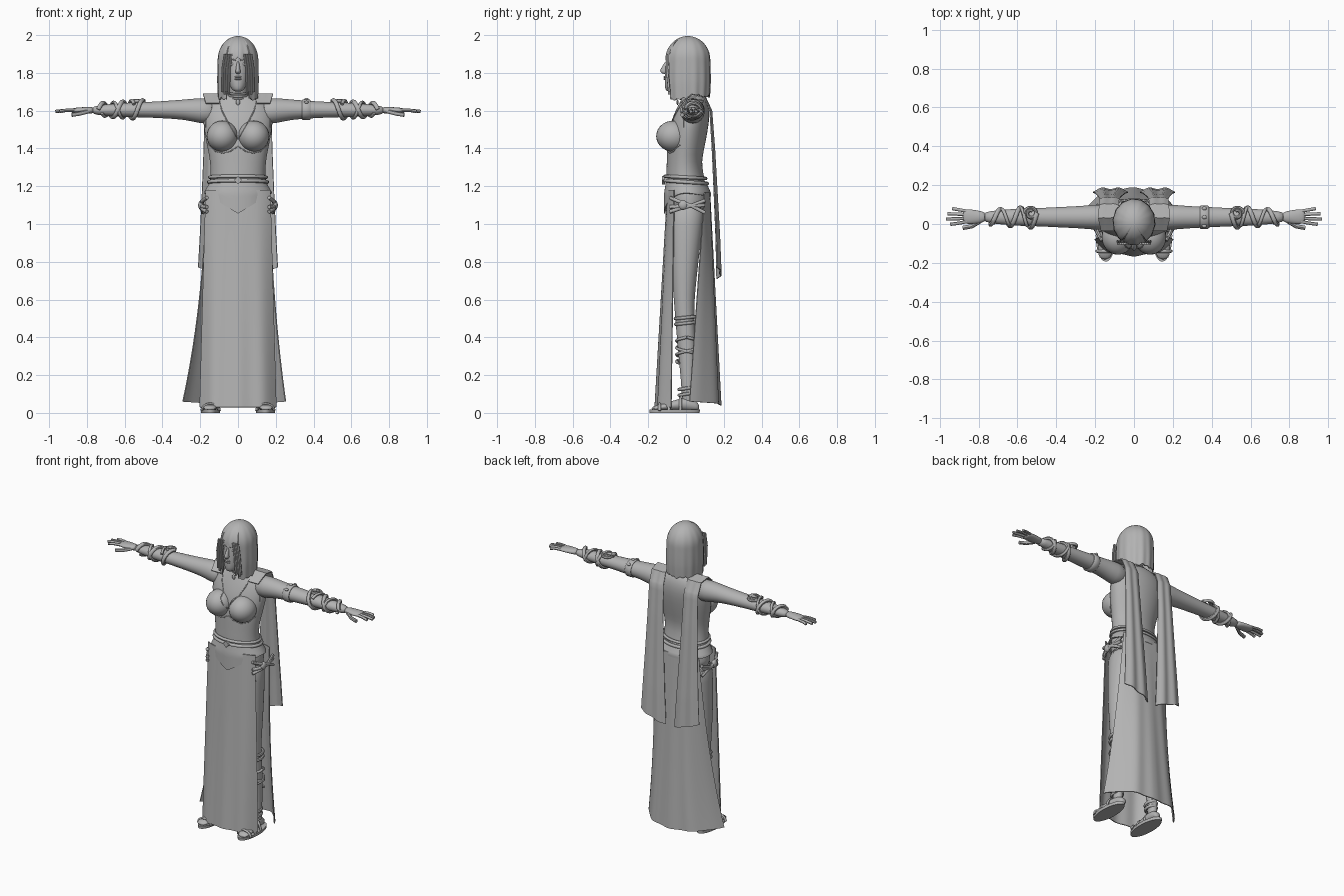
import bpy, bmesh, math
from math import sin, cos, pi, radians
from mathutils import Vector

cube = bpy.data.objects.get("Cube")
if cube:
    bpy.data.objects.remove(cube)

grey = bpy.data.materials.new("plain_grey")
grey.use_nodes = True
colour = (0.45, 0.45, 0.45, 1)
grey.diffuse_color = colour
grey.node_tree.nodes["Principled BSDF"].inputs["Base Color"].default_value = colour
parts = []


def register(name, data, mirror):
    ob = bpy.data.objects.new(name, data)
    bpy.context.collection.objects.link(ob)
    data.materials.append(grey)
    if mirror:
        ob.modifiers.new("Mirror", 'MIRROR').use_mirror_merge = False
    parts.append(ob)
    return ob


def finish(name, bm, mirror=False):
    bmesh.ops.recalc_face_normals(bm, faces=bm.faces)
    me = bpy.data.meshes.new(name)
    bm.to_mesh(me)
    bm.free()
    return register(name, me, mirror)


def loft(name, axis, stations, mirror=False, n=16, smooth=1):
    """Elliptical rings along an axis: (position, centre a, centre b, radius a, radius b)."""
    bm = bmesh.new()
    rings = []
    for t, a, b, ra, rb in stations:
        ring = []
        for i in range(n):
            q = 2 * pi * i / n
            co = [a + ra * cos(q), b + rb * sin(q)]
            co.insert("xyz".index(axis), t)
            ring.append(bm.verts.new(co))
        rings.append(ring)
    for r, s in zip(rings, rings[1:]):
        for i in range(n):
            bm.faces.new((r[i], r[(i + 1) % n], s[(i + 1) % n], s[i]))
    bm.faces.new(rings[0])
    bm.faces.new(rings[-1])
    ob = finish(name, bm, mirror)
    if smooth:
        ob.modifiers.new("Smooth", 'SUBSURF').levels = smooth
    return ob


def sheet(name, f, nu, nv, mirror=False, thick=0.006):
    """Cloth surface from a function of u and v in 0..1."""
    bm = bmesh.new()
    g = [[bm.verts.new(f(i / nu, j / nv)) for i in range(nu + 1)] for j in range(nv + 1)]
    for j in range(nv):
        for i in range(nu):
            bm.faces.new((g[j][i], g[j][i + 1], g[j + 1][i + 1], g[j + 1][i]))
    bmesh.ops.remove_doubles(bm, verts=bm.verts, dist=0.0002)
    ob = finish(name, bm, mirror)
    ob.modifiers.new("Thickness", 'SOLIDIFY').thickness = thick
    return ob


def tube(name, pts, r, mirror=False, closed=False):
    cu = bpy.data.curves.new(name, 'CURVE')
    cu.dimensions = '3D'
    cu.bevel_depth, cu.bevel_resolution, cu.use_fill_caps = r, 2, True
    sp = cu.splines.new('POLY')
    sp.points.add(len(pts) - 1)
    for p, co in zip(sp.points, pts):
        p.co = (*co, 1)
    sp.use_cyclic_u = closed
    return register(name, cu, mirror)


def ball(name, centre, radii, mirror=False):
    bm = bmesh.new()
    bmesh.ops.create_uvsphere(bm, u_segments=24, v_segments=14, radius=1)
    bmesh.ops.scale(bm, vec=radii, verts=bm.verts)
    bmesh.ops.translate(bm, vec=centre, verts=bm.verts)
    return finish(name, bm, mirror)


def hoop(name, c, rx, ry, r, tilt=0, mirror=False):
    pts = [(c[0] + rx * cos(q), c[1] + ry * sin(q), c[2] + tilt * sin(q))
           for q in [2 * pi * i / 32 for i in range(32)]]
    return tube(name, pts, r, mirror, True)


def interp(pts, t):
    k = min(int(t * (len(pts) - 1)), len(pts) - 2)
    return Vector(pts[k]).lerp(Vector(pts[k + 1]), t * (len(pts) - 1) - k)


# Torso and bust
loft("torso", "z", [(1.05, 0, .012, .165, .11), (1.13, 0, .012, .172, .115), (1.2, 0, 0, .152, .106),
     (1.26, 0, -.006, .145, .1), (1.33, 0, -.01, .148, .092), (1.4, 0, -.002, .162, .1),
     (1.5, 0, .012, .182, .105), (1.57, 0, .028, .188, .098), (1.63, 0, .04, .175, .082),
     (1.67, 0, .042, .12, .062), (1.695, 0, .035, .05, .045)], n=24)
ball("bust", (.083, -.068, 1.465), (.083, .09, .082), True)

# Bodice trim laid on the chest
bpy.context.view_layer.update()
graph = bpy.context.evaluated_depsgraph_get()


def chest_trim(name, pts):
    line = []
    for i in range(25):
        x, z = interp(pts, i / 24)
        hit, loc, *_ = bpy.context.scene.ray_cast(graph, (x, -1, z), (0, 1, 0))
        if hit:
            line.append(loc)
    tube(name, line, .003, True)


chest_trim("neckline_trim", [(.1, 1.65), (.085, 1.6), (.06, 1.55), (.03, 1.5), (.002, 1.45)])
chest_trim("underbust_trim", [(.155, 1.42), (.12, 1.385), (.08, 1.375), (.04, 1.385), (.002, 1.41)])
chest_trim("armhole_trim", [(.16, 1.65), (.165, 1.6), (.17, 1.55), (.172, 1.51)])

# Neck, choker and pendant
loft("neck", "z", [(1.63, 0, .035, .062, .055), (1.67, 0, .03, .052, .05),
     (1.72, 0, .012, .047, .047), (1.78, 0, 0, .047, .05)])
for k in range(3):
    hoop("choker", (0, .028 - .006 * k, 1.67 + .012 * k), .053, .052, .006, .006)
ball("pendant", (0, -.045, 1.645), (.011, .005, .016))

# Head and face
loft("head", "z", [(1.7, 0, -.078, .018, .022), (1.715, 0, -.07, .036, .042), (1.75, 0, -.05, .053, .064),
     (1.8, 0, -.03, .066, .083), (1.86, 0, -.014, .072, .094), (1.92, 0, -.002, .07, .095),
     (1.96, 0, 0, .055, .08), (1.985, 0, 0, .025, .04)], n=20)
loft("nose", "z", [(1.865, 0, -.1, .006, .01), (1.825, 0, -.114, .011, .018),
     (1.81, 0, -.117, .015, .024), (1.8, 0, -.115, .014, .018), (1.793, 0, -.108, .006, .008)], n=10)
ball("eyes", (.03, -.094, 1.846), (.015, .007, .007), True)
tube("brows", [(.012, -.105, 1.866), (.03, -.1, 1.872), (.05, -.084, 1.866)], .003, True)
for z in (1.778, 1.768):
    ball("lip", (0, -.112, z), (.02, .007, .0055))


# Hair: crown, fringe and long jagged locks (front is u = 0.5)
def hair(u, v):
    q = 2 * pi * (u - .5)
    front = abs(q)
    jag = .05 * abs(sin(q * 9)) + .05 * abs(sin(q * 4 + 1))
    if front < .58:
        t = .9 + .25 * front + .6 * jag
    elif front < 1.9:
        t = 1.98 + jag
    else:
        t = 1.9 + jag
    t *= v
    if t < 1:
        s, z = sin(t * pi / 2), 1.87 + .125 * cos(t * pi / 2)
    else:
        s, z = 1 + .02 * sin((t - 1) * pi) - .05 * max(0, t - 1.6), 1.87 - .2 * (t - 1)
    s *= 1 + .018 * sin(q * 14) * v
    return (.107 * s * sin(q), .01 - .118 * s * cos(q), z)


sheet("hair", hair, 120, 24, thick=.008)
for k in range(4):
    x = -.07 + .012 * k
    tube("loose_lock", [(x, -.1, 1.9), (x - .012, -.1, 1.82), (x - .014, -.088, 1.7 - .015 * (k % 2))], .006, True)

# Arms and hands
loft("arms", "x", [(.12, .035, 1.595, .07, .072), (.2, .035, 1.6, .066, .069), (.28, .035, 1.606, .058, .054),
     (.4, .035, 1.605, .053, .046), (.5, .035, 1.605, .047, .041), (.6, .035, 1.604, .046, .039),
     (.7, .035, 1.603, .036, .031), (.78, .036, 1.602, .028, .022)], True)
loft("palms", "x", [(.76, .036, 1.602, .026, .02), (.8, .036, 1.602, .034, .018),
     (.85, .038, 1.602, .041, .016), (.885, .04, 1.6, .038, .012)], True, 12)
for k, tip in enumerate((.945, .967, .96, .935)):
    y = .012 + .018 * k
    tube("fingers", [(.86, y, 1.602), (.91, y + .006 * (k - 1.5), 1.602),
                     (tip, y + .009 * (k - 1.5), 1.596)], .0085, True)
tube("thumbs", [(.79, .015, 1.597), (.835, -.012, 1.585), (.88, -.02, 1.578)], .011, True)


# Coiled arm bands with a curl at the elbow end
def coil(x0, x1, turns, phase, r):
    pts = []
    for i in range(61):
        t = i / 60
        q = 2 * pi * turns * t + phase
        x = x0 + (x1 - x0) * t
        rad = .055 - .018 * t
        pts.append((x, .035 + rad * cos(q), 1.605 + rad * .9 * sin(q)))
    return pts


tube("arm_coil", coil(.5, .74, 2.3, 1.2, 0), .012, True)
tube("arm_coil_thin", coil(.55, .72, -1.8, 2.5, 0), .009, True)
tube("coil_curl", [(.53 + (.034 - .001 * i) * cos(i * .4), .055 + (.034 - .001 * i) * sin(i * .4),
                    1.648 + .0003 * i) for i in range(22)], .009, True)
loft("upper_arm_band", "x", [(.34, .035, 1.605, .057, .051), (.345, .035, 1.605, .061, .055),
     (.38, .035, 1.605, .061, .055), (.385, .035, 1.605, .056, .05)], n=24, smooth=0)
for y in (-.01, .035, .08):
    ball("band_stud", (.362, y, 1.605 + .055 * (1 - ((y - .035) / .065) ** 2) ** .5), (.012, .01, .008))

# Legs, feet and sandals
loft("legs", "z", [(1.12, .09, .005, .08, .1), (1, .095, 0, .082, .092), (.8, .105, -.008, .074, .075),
     (.62, .112, -.01, .058, .057), (.5, .115, -.008, .05, .05), (.36, .12, .006, .046, .052),
     (.22, .128, .008, .036, .04), (.1, .135, .01, .027, .032), (.03, .135, .012, .026, .034)], True)
loft("feet", "y", [(-.185, .15, .022, .03, .01), (-.13, .148, .03, .042, .018), (-.05, .142, .042, .035, .028),
     (.01, .136, .05, .03, .038), (.055, .133, .035, .026, .026), (.07, .133, .03, .014, .014)], True)
loft("sandal_soles", "z", [(0, .145, -.06, .05, .132), (.018, .145, -.06, .052, .134)], True, 28, 0)
for y, z, w in ((-.14, .035, .046), (-.09, .048, .044), (-.03, .066, .04)):
    tube("sandal_straps", [(.145 + w * cos(i * pi / 10), y, .012 + z * sin(i * pi / 10))
                           for i in range(11)], .008, True)
for z, rx, ry in ((.505, .055, .056), (.475, .054, .055), (.1, .031, .036), (.13, .032, .037)):
    hoop("leg_bands", (.116 + .04 * (.5 - z), .0, z), rx, ry, .009, .006, True)
for side in (1, -1):
    tube("leg_wraps", [(.124 + .05 * cos(side * i * .3), .004 + .054 * sin(side * i * .3), .4 - .0035 * i)
                       for i in range(40)], .008, True)


# Skirt panels, open at the sides
def front_skirt(u, v):
    a = 2 * u - 1
    mid, edge = -.1 - .062 * v, -.065 - .02 * v
    y = mid + (edge - mid) * abs(a) ** 3 - .005 * v * cos(a * 3 * pi)
    return ((.172 + .032 * v) * a, y, 1.18 - 1.15 * v)


def back_skirt(u, v):
    a = 2 * u - 1
    mid, edge = .128 + .055 * v, .1 - .085 * v
    y = mid + (edge - mid) * abs(a) ** 3 + .005 * v * cos(a * 4 * pi)
    flare = (.075 if a < 0 else .045) * v ** 2.5
    return ((.165 + .045 * v + flare) * a - .01 * v * (a < 0), y, 1.17 - 1.13 * v + .02 * v * abs(a))


sheet("front_skirt", front_skirt, 36, 30)
sheet("back_skirt", back_skirt, 36, 30)


# Pointed hip wrap and belts
def hip_wrap(u, v):
    q = 2 * pi * u
    x, y = cos(q), sin(q)
    low = 1.165 - .11 * max(0, 1 - abs(x)) if y < 0 else 1.165 - .02 * y
    z = 1.225 + (low - 1.225) * v
    k = min(1, (1.225 - z) / .06)
    return ((.147 + .034 * k) * x, .008 * k + (.106 + .018 * k) * y, z)


sheet("hip_wrap", hip_wrap, 64, 8, thick=.008)
hoop("upper_belt", (0, -.003, 1.247), .15, .108, .009, -.006)
hoop("lower_belt", (0, 0, 1.222), .155, .112, .01, -.008)
loft("belt_buckle", "y", [(-.127, 0, 1.232, .022, .022), (-.11, 0, 1.232, .022, .022)], n=4, smooth=0)

# Crossed hip ties
for z0, z1 in ((1.14, 1.06), (1.065, 1.125), (1.09, 1.1)):
    tube("hip_ties", [(.165, -.085, z0), (.19, -.04, z0 + (z1 - z0) * .25),
                      (.198, .02, (z0 + z1) / 2), (.185, .1, z1)], .01, True)
ball("hip_knot", (.195, -.015, 1.1), (.016, .025, .025), True)


# Two long shoulder drapes: path of y, z, inner x, outer x
def drape(u, v):
    y, z, a, b = interp([(-.035, 1.64, .1, .17), (.03, 1.69, .085, .185), (.1, 1.675, .08, .18),
                         (.132, 1.6, .075, .178), (.145, 1.4, .068, .182), (.157, 1.15, .055, .192),
                         (.167, .93, .042, .202), (.172, .74, .03, .212)], v)
    y += .014 * v * sin(u * pi) - .006 * v * cos(u * 4 * pi)
    return (a + (b - a) * u, y, z + .06 * v ** 4 * (u - .5))


sheet("shoulder_drapes", drape, 16, 42, True)

# Bake modifiers and smooth the shading
bpy.ops.object.select_all(action='DESELECT')
for ob in parts:
    ob.select_set(True)
bpy.context.view_layer.objects.active = parts[0]
bpy.ops.object.convert(target='MESH')
bpy.ops.object.shade_smooth_by_angle(angle=radians(45))
